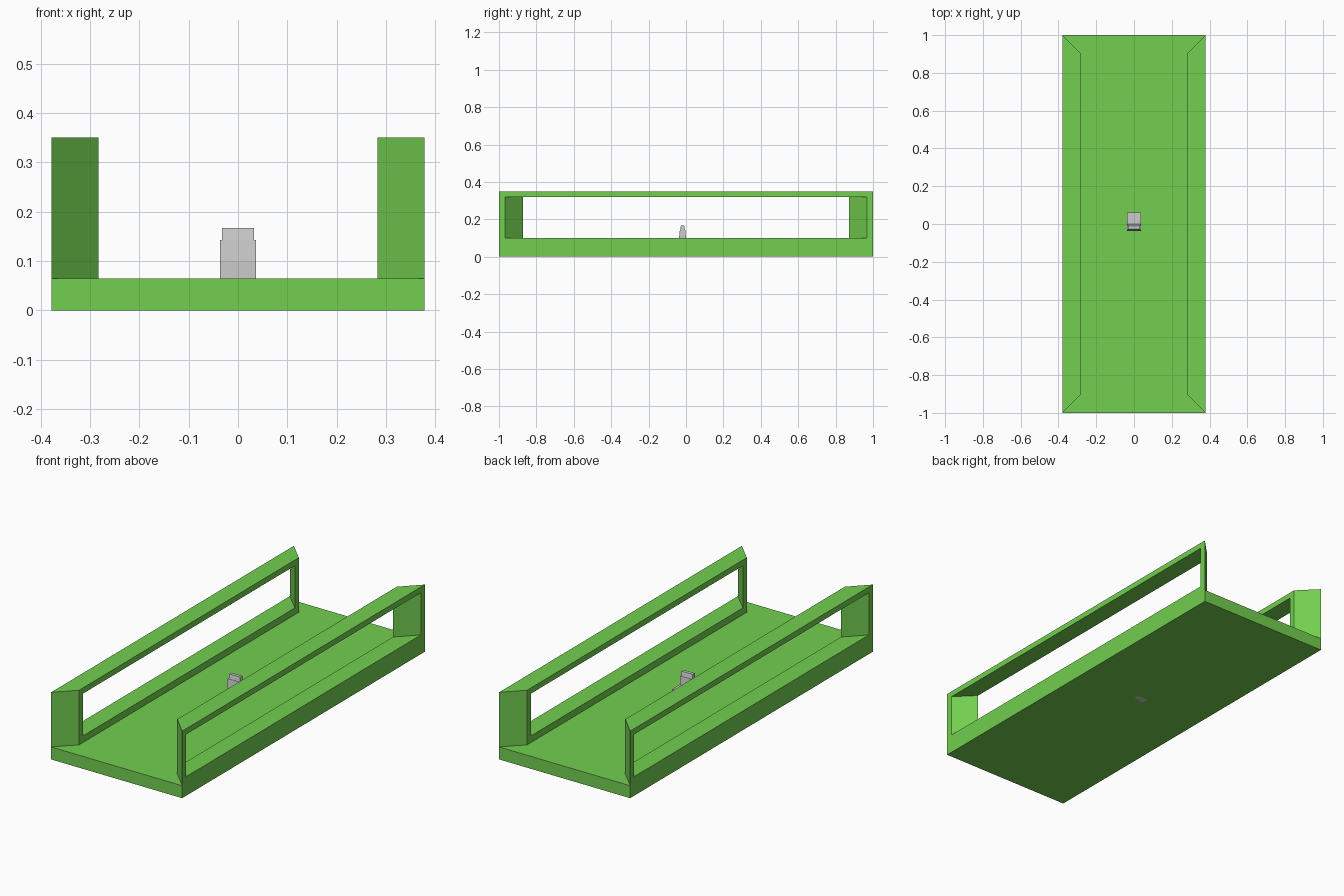
import bpy, bmesh

if "Cube" in bpy.data.objects:
    bpy.data.objects.remove(bpy.data.objects["Cube"])

W, L = 0.378, 1.0          # outer half width / half length
WI, LI = 0.283, 0.905      # inner half width / half length
DECK, TOP = 0.065, 0.35

green = bpy.data.materials.new("green")
green.diffuse_color = (0.17, 0.62, 0.08, 1)
green.use_nodes = True
green.node_tree.nodes["Principled BSDF"].inputs["Base Color"].default_value = green.diffuse_color


def make(name, bm, mat=None):
    bmesh.ops.recalc_face_normals(bm, faces=bm.faces)
    me = bpy.data.meshes.new(name)
    bm.to_mesh(me)
    bm.free()
    ob = bpy.data.objects.new(name, me)
    bpy.context.collection.objects.link(ob)
    if mat:
        me.materials.append(mat)
    return ob


def bridge(bm, a, b, skip=()):
    for i in range(len(a)):
        if i not in skip:
            j = (i + 1) % len(a)
            bm.faces.new((a[i], a[j], b[j], b[i]))


def loft(name, rings, mat=None):
    """Closed solid through rectangles (half width, y0, y1, z)."""
    bm = bmesh.new()
    loops = [[bm.verts.new(p) for p in
              ((-w, y0, z), (w, y0, z), (w, y1, z), (-w, y1, z))]
             for w, y0, y1, z in rings]
    for a, b in zip(loops, loops[1:]):
        bridge(bm, a, b)
    bm.faces.new(loops[0])
    bm.faces.new(loops[-1])
    return make(name, bm, mat)


def rail(name, side):
    """Side frame with mitred ends and a long window."""
    bm = bmesh.new()

    def ring(x, y, z0, z1):
        return [bm.verts.new((side * x, sy, z)) for sy, z in
                ((-y, z0), (y, z0), (y, z1), (-y, z1))]
    outer, hole_out = ring(W, L, DECK, TOP), ring(W, 0.967, 0.1, 0.32)
    inner, hole_in = ring(WI, LI, DECK, TOP), ring(WI, 0.872, 0.1, 0.32)
    bridge(bm, outer, hole_out)
    bridge(bm, hole_out, hole_in)
    bridge(bm, hole_in, inner)
    bridge(bm, inner, outer)
    make(name, bm, green)


# Flat deck
loft("deck", [(W, -L, L, 0), (W, -L, L, DECK)], green)

# Mitred window-frame rails on both sides
rail("right_rail", 1)
rail("left_rail", -1)

# Small central seat: cushion, tapered backrest, headrest
loft("seat_cushion", [(0.036, -0.037, 0.062, 0), (0.036, -0.037, 0.062, 0.1)])
loft("seat_backrest", [(0.036, -0.037, 0.0, 0.1), (0.036, -0.033, -0.004, 0.143)])
loft("seat_headrest", [(0.032, -0.031, -0.006, 0.143), (0.032, -0.027, -0.01, 0.167)])
